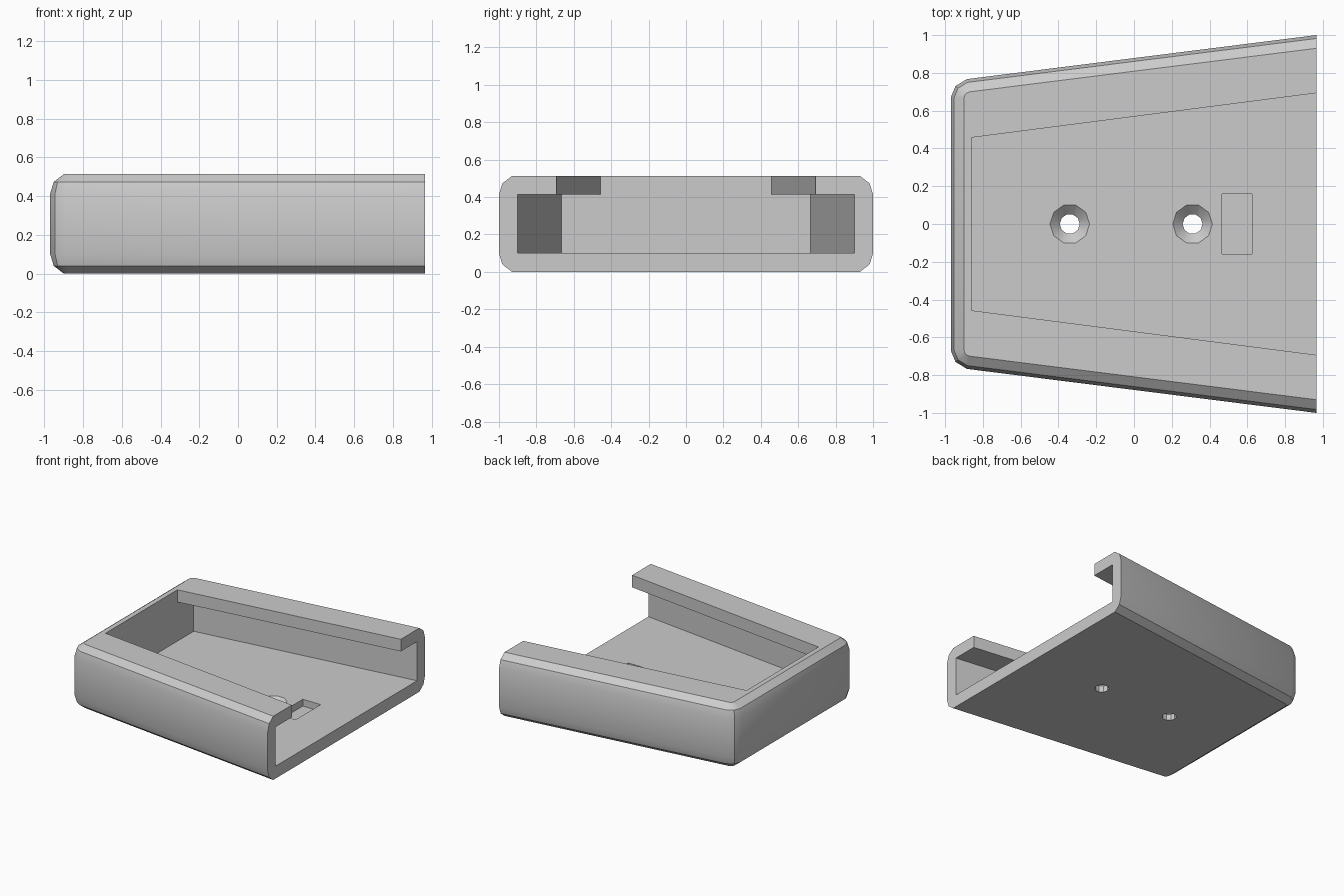
import bpy
import bmesh
from math import cos, sin, tau

cube = bpy.data.objects.get("Cube")
if cube:
    bpy.data.objects.remove(cube, do_unlink=True)

grey = bpy.data.materials.new("light grey plastic")
grey.use_nodes = True
colour = (0.6, 0.6, 0.6, 1)
grey.diffuse_color = colour
grey.node_tree.nodes["Principled BSDF"].inputs["Base Color"].default_value = colour

END_X, BACK_X, HEIGHT = 0.965, -0.86, 0.513
FLOOR, LIP = 0.10, 0.415
SLOPE = 0.129


def loft(name, rings):
    """Closed solid through matching rings of points."""
    bm = bmesh.new()
    loops = [[bm.verts.new(p) for p in ring] for ring in rings]
    n = len(loops[0])
    for a, b in zip(loops, loops[1:]):
        for i in range(n):
            j = (i + 1) % n
            bm.faces.new((a[i], a[j], b[j], b[i]))
    bm.faces.new(loops[0][::-1])
    bm.faces.new(loops[-1])
    bmesh.ops.recalc_face_normals(bm, faces=bm.faces)
    mesh = bpy.data.meshes.new(name)
    bm.to_mesh(mesh)
    bm.free()
    mesh.materials.append(grey)
    obj = bpy.data.objects.new(name, mesh)
    bpy.context.collection.objects.link(obj)
    return obj


def body_ring(inset, z):
    """Tapered outline with rounded narrow-end corners."""
    radius = 0.1
    s = 1 - inset / radius
    corner = [(-0.1, 0), (-0.075, 0.06), (-0.015, 0.097)]
    half = [(-0.87 + dx * s, 0.67 + dy * s) for dx, dy in corner]
    half.append((END_X, 1 - inset))
    outline = half + [(x, -y) for x, y in reversed(half)]
    return [(x, y, z) for x, y in outline]


def wedge(name, end_half_width, z0, z1):
    """Tapered cutter running out past the open end."""
    far = END_X + 0.2
    near_y = end_half_width - SLOPE * (END_X - BACK_X)
    far_y = end_half_width + SLOPE * (far - END_X)
    plan = [(BACK_X, near_y), (far, far_y), (far, -far_y), (BACK_X, -near_y)]
    return loft(name, [[(x, y, z) for x, y in plan] for z in (z0, z1)])


def screw_hole(name, x, sides=10):
    profile = [(0.053, -0.1), (0.053, 0.05), (0.105, FLOOR), (0.105, 0.2)]
    return loft(name, [[(x + r * cos(tau * i / sides), r * sin(tau * i / sides), z)
                        for i in range(sides)] for r, z in profile])


def box(name, x0, x1, half_y, z0, z1):
    plan = [(x0, half_y), (x1, half_y), (x1, -half_y), (x0, -half_y)]
    return loft(name, [[(x, y, z) for x, y in plan] for z in (z0, z1)])


# Outer shell with softened top and bottom edges
bevel = [(0.07, 0), (0.018, 0.04), (0, 0.10)]
rings = [body_ring(d, z) for d, z in bevel]
rings += [body_ring(d, HEIGHT - z) for d, z in reversed(bevel)]
body = loft("tapered_holder", rings)

# Channel, top slot, countersunk holes and latch recess
cutters = [
    wedge("channel_cutter", 0.90, FLOOR, LIP),
    wedge("slot_cutter", 0.693, 0.3, 0.7),
    screw_hole("rear_hole_cutter", -0.34),
    screw_hole("front_hole_cutter", 0.31),
    box("recess_cutter", 0.465, 0.625, 0.16, 0.045, 0.2),
]
bpy.ops.object.select_all(action='DESELECT')
bpy.context.view_layer.objects.active = body
body.select_set(True)
for cutter in cutters:
    mod = body.modifiers.new(cutter.name, 'BOOLEAN')
    mod.operation = 'DIFFERENCE'
    mod.solver = 'EXACT'
    mod.object = cutter
    bpy.ops.object.modifier_apply(modifier=mod.name)
    bpy.data.objects.remove(cutter, do_unlink=True)

bpy.ops.object.shade_smooth_by_angle(angle=0.52)
